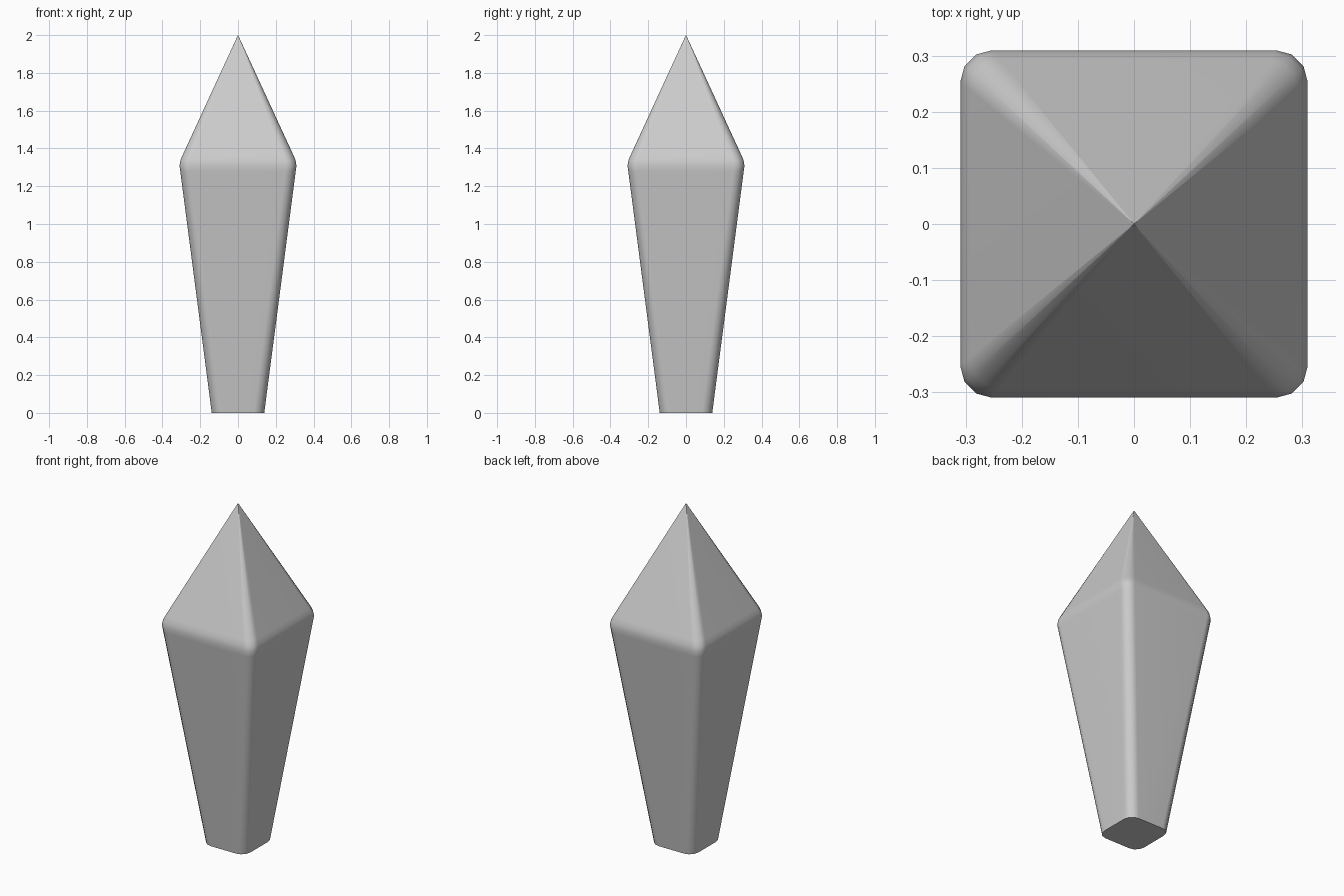
import bpy, bmesh, math

if "Cube" in bpy.data.objects:
    bpy.data.objects.remove(bpy.data.objects["Cube"])

# Rings of the crystal: (height, half width, corner radius)
RINGS = [(0.0, 0.139, 0.056), (1.278, 0.3055, 0.056), (1.308, 0.3095, 0.056),
         (1.338, 0.3045, 0.056), (1.365, 0.2930, 0.054), (2.0, 0.0006, 0.0001)]
SEGMENTS = 3


def ring_points(z, half, radius):
    """Square outline with rounded corners."""
    points = []
    for corner in range(4):
        a0 = corner * math.pi / 2
        centre = (half - radius) * math.sqrt(2)
        cx = centre * math.cos(a0 + math.pi / 4)
        cy = centre * math.sin(a0 + math.pi / 4)
        for i in range(SEGMENTS + 1):
            a = a0 + math.pi / 2 * i / SEGMENTS
            points.append((cx + radius * math.cos(a), cy + radius * math.sin(a), z))
    return points


bm = bmesh.new()
rings = [[bm.verts.new(p) for p in ring_points(*r)] for r in RINGS]
n = len(rings[0])

# Flat base, tapering body, rounded girdle and point closed by a tiny cap
bm.faces.new(rings[0][::-1])
bm.faces.new(rings[-1])
for low, high in zip(rings, rings[1:]):
    for i in range(n):
        j = (i + 1) % n
        bm.faces.new((low[i], low[j], high[j], high[i]))

mesh = bpy.data.meshes.new("crystal_spike")
bm.to_mesh(mesh)
bm.free()
obj = bpy.data.objects.new("crystal_spike", mesh)
bpy.context.collection.objects.link(obj)

# Darker grey stone
stone = bpy.data.materials.new("grey_stone")
stone.diffuse_color = (0.56, 0.56, 0.56, 1)
stone.use_nodes = True
stone.node_tree.nodes["Principled BSDF"].inputs["Base Color"].default_value = stone.diffuse_color
mesh.materials.append(stone)

# Smooth bevels, sharp base, flat-looking main faces
bpy.context.view_layer.objects.active = obj
obj.select_set(True)
bpy.ops.object.shade_smooth_by_angle(angle=math.radians(40))
weighted = obj.modifiers.new("weighted_normals", 'WEIGHTED_NORMAL')
weighted.keep_sharp = True
